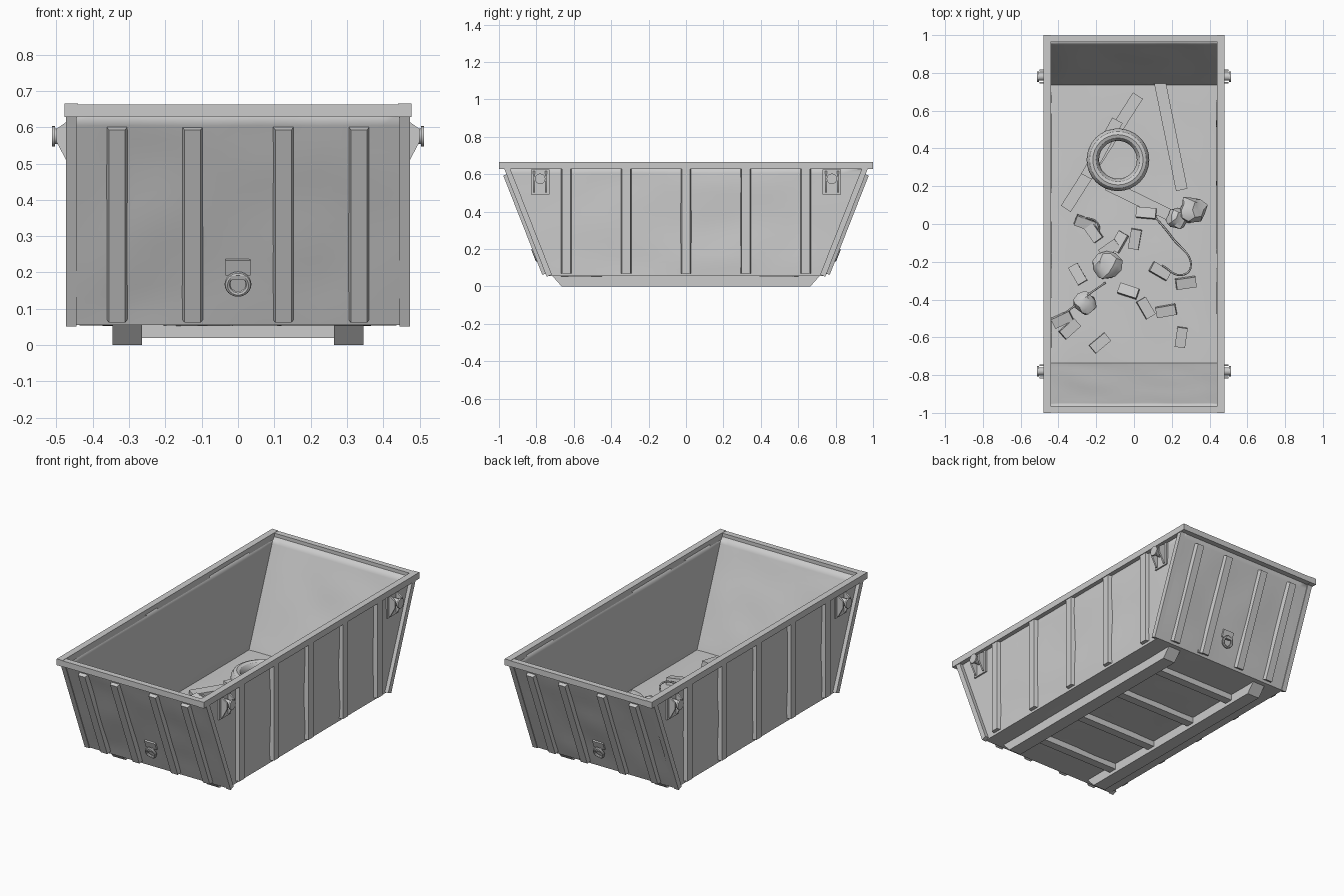
import bpy, bmesh, math, random
from mathutils import Vector, Matrix, noise

if "Cube" in bpy.data.objects:
    bpy.data.objects.remove(bpy.data.objects["Cube"])

random.seed(4)
HW, Z0, Z1, Y0, Y1 = 0.452, 0.055, 0.64, 0.742, 0.972   # shell outer dimensions


def add(name, bm, mat=None):
    bmesh.ops.recalc_face_normals(bm, faces=bm.faces)
    me = bpy.data.meshes.new(name)
    bm.to_mesh(me)
    bm.free()
    ob = bpy.data.objects.new(name, me)
    bpy.context.collection.objects.link(ob)
    if mat:
        ob.matrix_world = mat
    return ob


def prism(name, pts, length, mat):
    """Profile in local xy, extruded along local z, centred."""
    bm = bmesh.new()
    f = bm.faces.new([bm.verts.new((x, y, -length / 2)) for x, y in pts])
    top = bmesh.ops.extrude_face_region(bm, geom=[f])["geom"]
    bmesh.ops.translate(bm, vec=(0, 0, length), verts=[v for v in top if isinstance(v, bmesh.types.BMVert)])
    return add(name, bm, mat)


def box(name, c, size, rot=(0, 0, 0)):
    bm = bmesh.new()
    bmesh.ops.create_cube(bm, size=1)
    bmesh.ops.scale(bm, vec=size, verts=bm.verts)
    ob = add(name, bm)
    ob.location, ob.rotation_euler = c, rot
    return ob


def frame(o, out, up):
    """Local y points out of the wall, local z runs up it."""
    out, up = Vector(out).normalized(), Vector(up).normalized()
    m = Matrix((out.cross(up), out, up)).transposed().to_4x4()
    m.translation = o
    return m


def end_frame(s, x, z):
    y = Y0 + (Y1 - Y0) * (z - Z0) / (Z1 - Z0)
    dy, dz = Y1 - Y0, Z1 - Z0
    return frame((x, s * y, z), (0, s * dz, -dy), (0, s * dy, dz))


def cyl(name, c, r, depth):
    bpy.ops.mesh.primitive_cylinder_add(vertices=20, radius=r, depth=depth, location=c,
                                        rotation=(0, math.pi / 2, 0))
    bpy.context.object.name = name


# dented sheet-metal shell: five panels, open top
def panel(bm, a, b, c, d, n=16):
    a, b, c, d = map(Vector, (a, b, c, d))
    nor = (b - a).cross(d - a).normalized()
    rows = []
    for j in range(n + 1):
        v = j / n
        row = []
        for i in range(n + 1):
            u = i / n
            p = a.lerp(b, u).lerp(d.lerp(c, u), v)
            fall = min(1, 8 * u * (1 - u)) * min(1, 8 * v * (1 - v))
            row.append(bm.verts.new(p + nor * 0.007 * fall * noise.noise(p * 4.5)))
        rows.append(row)
    for j in range(n):
        for i in range(n):
            bm.faces.new((rows[j][i], rows[j][i + 1], rows[j + 1][i + 1], rows[j + 1][i]))


bm = bmesh.new()
lo = [(-HW, -Y0, Z0), (HW, -Y0, Z0), (HW, Y0, Z0), (-HW, Y0, Z0)]
hi = [(-HW, -Y1, Z1), (HW, -Y1, Z1), (HW, Y1, Z1), (-HW, Y1, Z1)]
for k in range(4):
    m = (k + 1) % 4
    panel(bm, lo[k], lo[m], hi[m], hi[k])
panel(bm, lo[3], lo[2], lo[1], lo[0])
bmesh.ops.remove_doubles(bm, verts=bm.verts, dist=1e-4)
shell = bm
bmesh.ops.recalc_face_normals(shell, faces=shell.faces)
# make sure the floor normal points down, so the thickness goes inward
floor = min(shell.faces, key=lambda f: f.calc_center_median().z)
flip = floor.normal.z > 0
ob = add("skip_shell", shell)
sol = ob.modifiers.new("thickness", "SOLIDIFY")
sol.thickness, sol.offset = 0.012, (1 if flip else -1)

# top rim
for s in (-1, 1):
    box("side_rim", (s * 0.459, 0, 0.6465), (0.038, 2, 0.037))
    box("end_rim", (0, s * 0.982, 0.646), (0.88, 0.034, 0.034))

rib = [(-0.029, -0.004), (0.029, -0.004), (0.022, 0.022), (-0.022, 0.022)]
for s in (-1, 1):
    # side ribs
    for i in range(-2, 3):
        prism("side_rib", rib, 0.56, frame((s * HW, i * 0.32, 0.35), (s, 0, 0), (0, 0, 1)))
    # end ribs
    for x in (-0.333, -0.125, 0.125, 0.333):
        prism("end_rib", rib, 0.57, end_frame(s, x, 0.335))
    # corner posts following the sloped ends
    for t in (-1, 1):
        prism("corner_post", [(-0.015, -0.026), (0.015, -0.026), (0.015, 0.004), (-0.015, 0.004)],
              0.625, end_frame(s, t * 0.459, 0.344))
    # tow ring on each end
    m = end_frame(s, 0, 0.215)
    prism("ring_plate", [(-0.035, -0.004), (0.035, -0.004), (0.035, 0.008), (-0.035, 0.008)], 0.045, m)
    prism("ring_clip", [(-0.02, 0), (0.02, 0), (0.02, 0.028), (-0.02, 0.028)], 0.012,
          end_frame(s, 0, 0.195))
    bpy.ops.mesh.primitive_torus_add(major_radius=0.029, minor_radius=0.008,
                                     major_segments=24, minor_segments=8)
    ring = bpy.context.object
    ring.name = "tow_ring"
    ring.matrix_world = (end_frame(s, 0, 0.175) @ Matrix.Translation((0, 0.02, 0))
                         @ Matrix.Rotation(math.pi / 2, 4, "X"))
    # lifting lugs: back plate, two gussets, pin and cap
    for t in (-1, 1):
        y = t * 0.78
        box("lug_plate", (s * 0.455, y, 0.558), (0.012, 0.1, 0.135))
        for g in (-0.032, 0.032):
            pts = [(0.45, 0.618), (0.468, 0.618), (0.5, 0.595), (0.5, 0.56), (0.468, 0.5), (0.45, 0.5)]
            prism("lug_gusset", [(s * a, b) for a, b in pts], 0.01,
                  Matrix.Translation((0, y + g, 0)) @ Matrix.Rotation(math.pi / 2, 4, "X"))
        cyl("lug_pin", (s * 0.48, y, 0.575), 0.021, 0.06)
        cyl("lug_cap", (s * 0.508, y, 0.575), 0.028, 0.009)
    # skids
    prism("skid", [(-0.665, 0), (0.665, 0), (0.715, 0.056), (-0.715, 0.056)], 0.08,
          frame((s * 0.305, 0, 0), (0, 0, 1), (1, 0, 0)))
for y in (-0.5, -0.17, 0.17, 0.5):
    box("cross_member", (0, y, 0.038), (0.54, 0.05, 0.036))

# rubble on the floor
FL = Z0 + 0.012
for x, y, z, length, ang in ((-0.17, 0.38, 0.01, 0.71, 57.5), (0.195, 0.465, 0.01, 0.58, 101.5),
                             (-0.17, 0.4, 0.03, 0.34, 61), (0.04, 0.12, 0.01, 0.4, -26)):
    box("plank", (x, y, FL + z), (length, 0.062, 0.02), (0, 0, math.radians(ang)))

bricks = [(0.065, 0.058, -5), (0.005, -0.08, 80), (-0.08, -0.095, 60), (-0.26, 0.005, -20),
          (-0.217, -0.042, -55), (-0.298, -0.265, -60), (-0.03, -0.355, -18), (0.138, -0.25, -30),
          (0.275, -0.312, 8), (0.17, -0.46, 10), (0.063, -0.445, -60), (-0.34, -0.555, 42),
          (-0.38, -0.505, 25), (-0.18, -0.63, 40), (0.25, -0.6, 82), (-0.13, -0.13, 35)]
for x, y, a in bricks:
    box("brick", (x, y, FL + 0.02), (0.105, 0.055, 0.04),
        (random.uniform(-0.25, 0.25), random.uniform(-0.15, 0.15), math.radians(a)))

for x, y, r in ((0.31, 0.075, 0.07), (0.225, 0.03, 0.055), (-0.145, -0.22, 0.078), (-0.26, -0.42, 0.06)):
    bm = bmesh.new()
    bmesh.ops.create_icosphere(bm, subdivisions=2, radius=r)
    for v in bm.verts:
        v.co *= 1 + 0.4 * noise.noise(v.co * 22 + Vector((x * 30, y * 30, 1)))
        v.co.z *= 0.75
    add("rubble_chunk", bm, Matrix.Translation((x, y, FL + r * 0.6)))

# old tyre lying on the planks
bpy.ops.mesh.primitive_torus_add(major_radius=0.133, minor_radius=0.033, major_segments=32,
                                 minor_segments=12, location=(-0.085, 0.34, FL + 0.08))
bpy.context.object.name = "tyre"
bpy.context.object.scale.z = 1.35

# bent wires
for pts in (((0.1, 0.05, 0.03), (0.2, -0.07, 0.03), (0.3, -0.23, 0.04), (0.25, -0.27, 0.03), (0.15, -0.22, 0.05)),
            ((-0.42, -0.51, 0.02), (-0.31, -0.43, 0.05), (-0.25, -0.38, 0.07), (-0.15, -0.31, 0.02)),
            ((-0.31, 0.03, 0.03), (-0.24, 0.03, 0.05), (-0.19, 0.0, 0.03), (-0.19, -0.06, 0.02))):
    cu = bpy.data.curves.new("wire", "CURVE")
    cu.dimensions, cu.bevel_depth, cu.bevel_resolution = "3D", 0.005, 1
    sp = cu.splines.new("BEZIER")
    sp.bezier_points.add(len(pts) - 1)
    for bp, p in zip(sp.bezier_points, pts):
        bp.co = (p[0], p[1], FL + p[2])
        bp.handle_left_type = bp.handle_right_type = "AUTO"
    bpy.context.collection.objects.link(bpy.data.objects.new("wire", cu))

# smooth shading with sharp edges kept
for o in bpy.data.objects:
    o.select_set(o.type == "MESH")
bpy.context.view_layer.objects.active = ob
bpy.ops.object.shade_smooth_by_angle(angle=math.radians(30))
